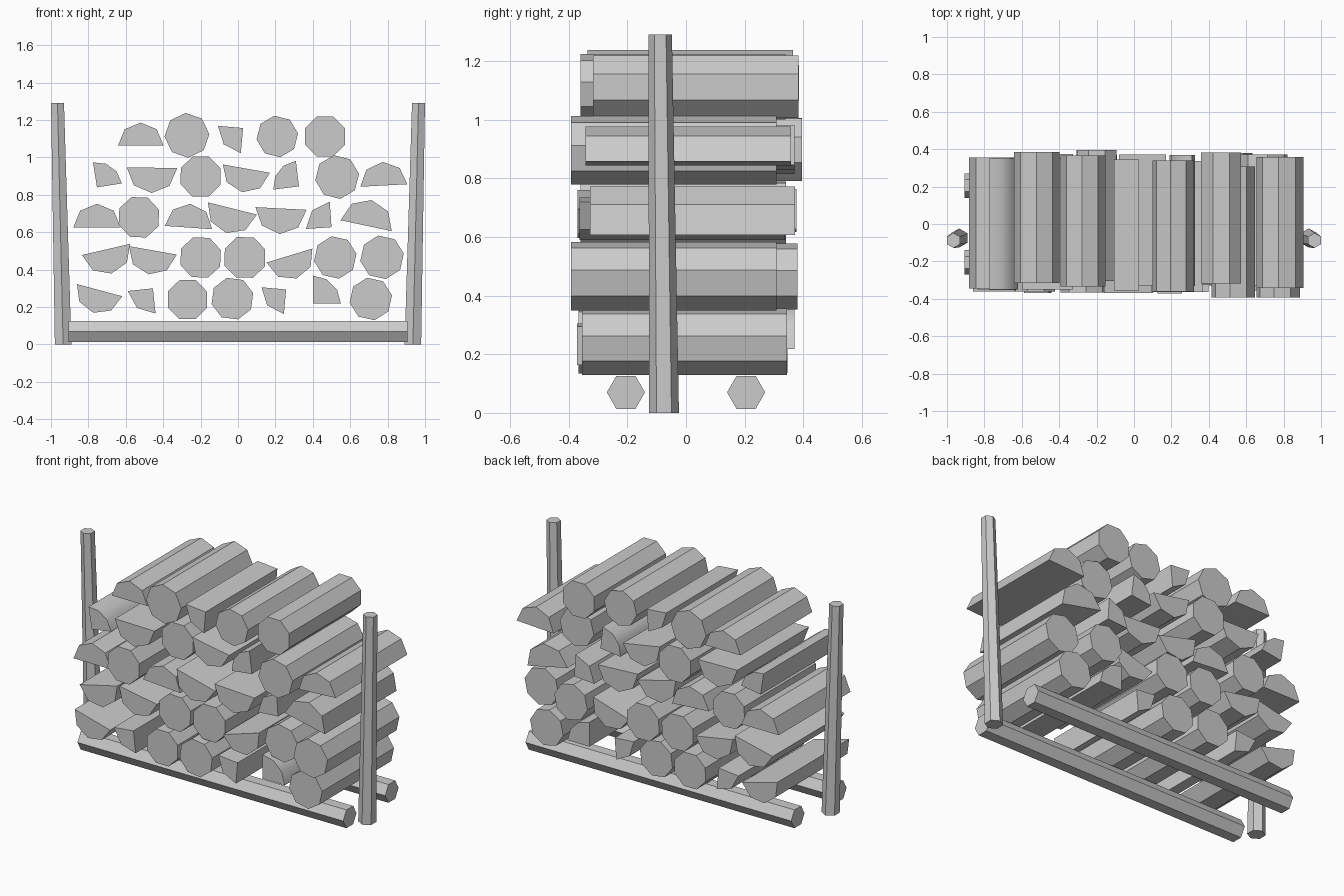
import bpy, bmesh, math, random
from mathutils import Vector

if "Cube" in bpy.data.objects:
    bpy.data.objects.remove(bpy.data.objects["Cube"])

random.seed(4)
wood = bpy.data.materials.new("plain grey")
wood.diffuse_color = (0.6, 0.6, 0.6, 1)
wood.use_nodes = True
wood.node_tree.nodes["Principled BSDF"].inputs["Base Color"].default_value = wood.diffuse_color


def loft(name, start, end, smooth=False):
    """Close a solid between two matching outlines."""
    bm = bmesh.new()
    a = [bm.verts.new(p) for p in start]
    b = [bm.verts.new(p) for p in end]
    bm.faces.new(a)
    bm.faces.new(b[::-1])
    for i in range(len(a)):
        j = (i + 1) % len(a)
        bm.faces.new((a[j], a[i], b[i], b[j]))
    bmesh.ops.recalc_face_normals(bm, faces=bm.faces)
    mesh = bpy.data.meshes.new(name)
    bm.to_mesh(mesh)
    bm.free()
    mesh.materials.append(wood)
    ob = bpy.data.objects.new(name, mesh)
    bpy.context.collection.objects.link(ob)
    if smooth:
        bpy.context.view_layer.objects.active = ob
        ob.select_set(True)
        bpy.ops.object.shade_smooth_by_angle(angle=math.radians(35))
        ob.select_set(False)
    return ob


def arc(r, start, sweep, steps):
    """Points on an arc; angles in degrees."""
    n = steps if sweep == 360 else steps + 1
    return [(r * math.cos(math.radians(start + sweep * i / steps)),
             r * math.sin(math.radians(start + sweep * i / steps))) for i in range(n)]


# Cross-sections: sweep, segments, has a corner at the centre, smooth bark
KINDS = {
    "R": ("round_log", 360, 8, False, False),
    "H": ("half_log", 180, 4, False, False),
    "Q": ("quarter_log", 90, 2, True, False),
    "S": ("smooth_quarter_log", 90, 3, True, True),
}
LENGTH = 0.70


def log(kind, x, z, r, turn, dy=None):
    label, sweep, steps, corner, smooth = KINDS[kind]
    if dy is None:
        dy = random.uniform(-0.025, 0.03)
    pts = arc(r, turn, sweep, steps) + ([(0, 0)] if corner else [])
    ends = [[(x + u, dy + s * LENGTH / 2, z + v) for u, v in pts] for s in (-1, 1)]
    loft(label, ends[0], ends[1], smooth)


# Stacked logs, one list per layer: kind, x, z, radius, turn, shift along y
layer_1 = [
    ("H", -.74, .29, .125, 165), ("Q", -.455, .30, .135, 186),
    ("R", -.27, .24, .113, 22), ("R", -.03, .245, .115, 15),
    ("Q", .257, .294, .132, 175), ("S", .40, .218, .15, 0, .02),
    ("R", .71, .243, .115, 10, -.005)]
layer_2 = [
    ("H", -.706, .508, .132, 193), ("H", -.455, .503, .13, 170),
    ("R", -.20, .465, .115, 20), ("R", .037, .465, .117, 22),
    ("H", .275, .475, .128, 197), ("R", .52, .465, .115, 10, .03),
    ("R", .77, .466, .118, 10, -.042)]
layer_3 = [
    ("H", -.754, .625, .127, 0), ("R", -.53, .68, .115, 20),
    ("H", -.265, .625, .127, -4), ("H", -.03, .727, .135, 166),
    ("H", .23, .727, .137, 177), ("Q", .50, .627, .137, 94),
    ("H", .685, .635, .14, -12, .022)]
layer_4 = [
    ("S", -.754, .84, .135, 9, 0), ("H", -.46, .945, .135, 179, 0),
    ("R", -.20, .898, .115, 22, .045), ("H", .045, .94, .128, 170),
    ("S", .326, .845, .138, 97), ("R", .53, .895, .118, 8, -.042),
    ("H", .78, .85, .126, 3, .008)]
layer_5 = [
    ("H", -.52, 1.065, .121, 0, .035), ("R", -.273, 1.118, .12, 3, .015),
    ("Q", .027, 1.157, .135, 175, -.005), ("R", .21, 1.112, .112, 8, -.01),
    ("R", .465, 1.112, .115, 22, .033)]
for layer in (layer_1, layer_2, layer_3, layer_4, layer_5):
    for item in layer:
        log(*item)

# Two hexagonal base rails
for y in (-0.205, 0.205):
    ring = arc(0.065, 0, 360, 6)
    loft("base_rail", *[[(x, y + u, 0.07 + v) for u, v in ring] for x in (-0.907, 0.907)])

# Tapered, outward-leaning side posts
for side in (-1, 1):
    bottom = [(side * 0.935 + v, -0.075 + u, 0) for u, v in arc(0.051, 0, 360, 6)]
    top = [(side * 0.965 + v, -0.088 + u, 1.29) for u, v in arc(0.04, 0, 360, 6)]
    loft("side_post", bottom, top)
